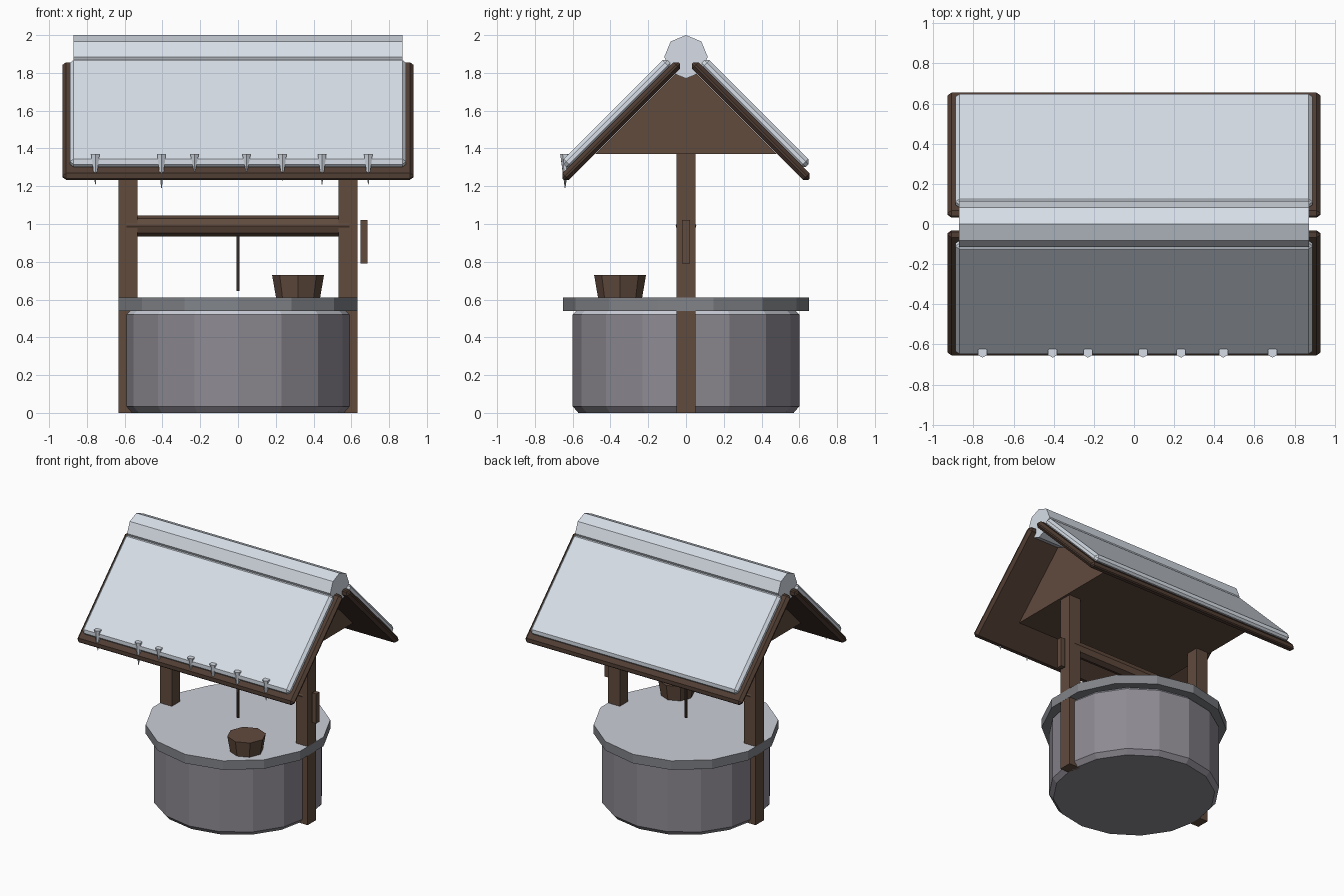
import bpy, bmesh, math

if "Cube" in bpy.data.objects:
    bpy.data.objects.remove(bpy.data.objects["Cube"])

def material(name, r, g, b):
    m = bpy.data.materials.new(name)
    m.diffuse_color = (r, g, b, 1)
    m.use_nodes = True
    m.node_tree.nodes["Principled BSDF"].inputs["Base Color"].default_value = m.diffuse_color
    return m

WOOD = material("wood", 0.12, 0.07, 0.048)
DARK = material("dark_wood", 0.08, 0.047, 0.033)
STONE = material("stone", 0.27, 0.255, 0.29)
RIM = material("rim_stone", 0.22, 0.23, 0.25)
FROST = material("frost", 0.60, 0.62, 0.69)
SNOW = material("snow", 0.78, 0.84, 0.92)

def finish(name, bm, mat, loc=(0, 0, 0), rot=(0, 0, 0), top_mat=None):
    bmesh.ops.recalc_face_normals(bm, faces=bm.faces[:])
    mesh = bpy.data.meshes.new(name)
    mesh.materials.append(mat)
    if top_mat:  # upward faces take the second colour
        mesh.materials.append(top_mat)
        for f in bm.faces:
            f.normal_update()
            f.material_index = int(f.normal.z > 0.3)
    bm.to_mesh(mesh)
    bm.free()
    ob = bpy.data.objects.new(name, mesh)
    ob.location, ob.rotation_euler = loc, rot
    bpy.context.collection.objects.link(ob)
    return ob

def box(name, size, loc, mat, rot=(0, 0, 0), bevel=0):
    bm = bmesh.new()
    bmesh.ops.create_cube(bm, size=1)
    bmesh.ops.scale(bm, vec=size, verts=bm.verts[:])
    ob = finish(name, bm, mat, loc, rot)
    if bevel:
        mod = ob.modifiers.new("bevel", 'BEVEL')
        mod.width, mod.segments = bevel, 1
    return ob

def lathe(name, profile, sides, mat, loc=(0, 0, 0), rot=(0, 0, 0), top_mat=None):
    """Closed turned solid; profile is (radius, z) from bottom to top."""
    bm = bmesh.new()
    rings = []
    for r, z in profile:
        angles = [math.tau * i / sides for i in range(sides)]
        rings.append([bm.verts.new((r * math.sin(a), r * math.cos(a), z)) for a in angles])
    for lo, hi in zip(rings, rings[1:]):
        for i in range(sides):
            j = (i + 1) % sides
            bm.faces.new((lo[i], lo[j], hi[j], hi[i]))
    bm.faces.new(rings[0])
    bm.faces.new(rings[-1])
    return finish(name, bm, mat, loc, rot, top_mat)

ALONG_X = (0, math.pi / 2, 0)

# Stone well and its rim
lathe("well_base", [(0.57, 0), (0.60, 0.035), (0.60, 0.52), (0.575, 0.545)], 16, STONE, top_mat=FROST)
lathe("well_rim", [(0.65, 0.54), (0.65, 0.61)], 14, RIM, top_mat=FROST)

# Posts
for side, s in (("left", -1), ("right", 1)):
    box(side + "_post", (0.10, 0.10, 1.40), (0.583 * s, 0, 0.70), WOOD)

# Winding axle, crank, rope and bucket
lathe("axle", [(0.055, -0.59), (0.055, 0.59)], 8, WOOD, (0, 0, 0.99), ALONG_X)
box("crank_handle", (0.035, 0.04, 0.23), (0.667, 0, 0.905), WOOD)
lathe("rope", [(0.009, 0.645), (0.009, 0.95)], 6, DARK)
lathe("bucket", [(0.115, 0.60), (0.1375, 0.73)], 8, WOOD, (0.318, -0.349, 0))

# Gable block under the roof: a triangular prism
bm = bmesh.new()
ends = [[bm.verts.new((x, y, z)) for y, z in ((-0.48, 1.37), (0.48, 1.37), (0, 1.85))]
        for x in (-0.65, 0.65)]
for e in ends:
    bm.faces.new(e)
for i in range(3):
    j = (i + 1) % 3
    bm.faces.new((ends[0][i], ends[0][j], ends[1][j], ends[1][i]))
finish("gable_block", bm, WOOD)

# Roof boards and the snow lying on them
for side, s in (("front", -1), ("back", 1)):
    tilt = (-s * math.pi / 4, 0, 0)
    box(side + "_roof_board", (1.86, 0.87, 0.05), (0, 0.343 * s, 1.545), DARK, tilt, 0.02)
    box(side + "_roof_snow", (1.78, 0.78, 0.06), (0, 0.365 * s, 1.585), SNOW, tilt, 0.02)

# Snow ridge
lathe("ridge_snow", [(0.115, -0.872), (0.115, 0.872)], 8, SNOW, (0, 0, 1.885), ALONG_X)

# Icicles on the front eave
for i, (x, length) in enumerate(((-0.755, 0.16), (-0.405, 0.18), (-0.23, 0.10), (0.045, 0.10),
                                 (0.235, 0.14), (0.445, 0.16), (0.69, 0.16))):
    lathe("icicle_%d" % (i + 1), [(0.002, 1.37 - length), (0.026, 1.37)], 6, SNOW, (x, -0.64, 0))
